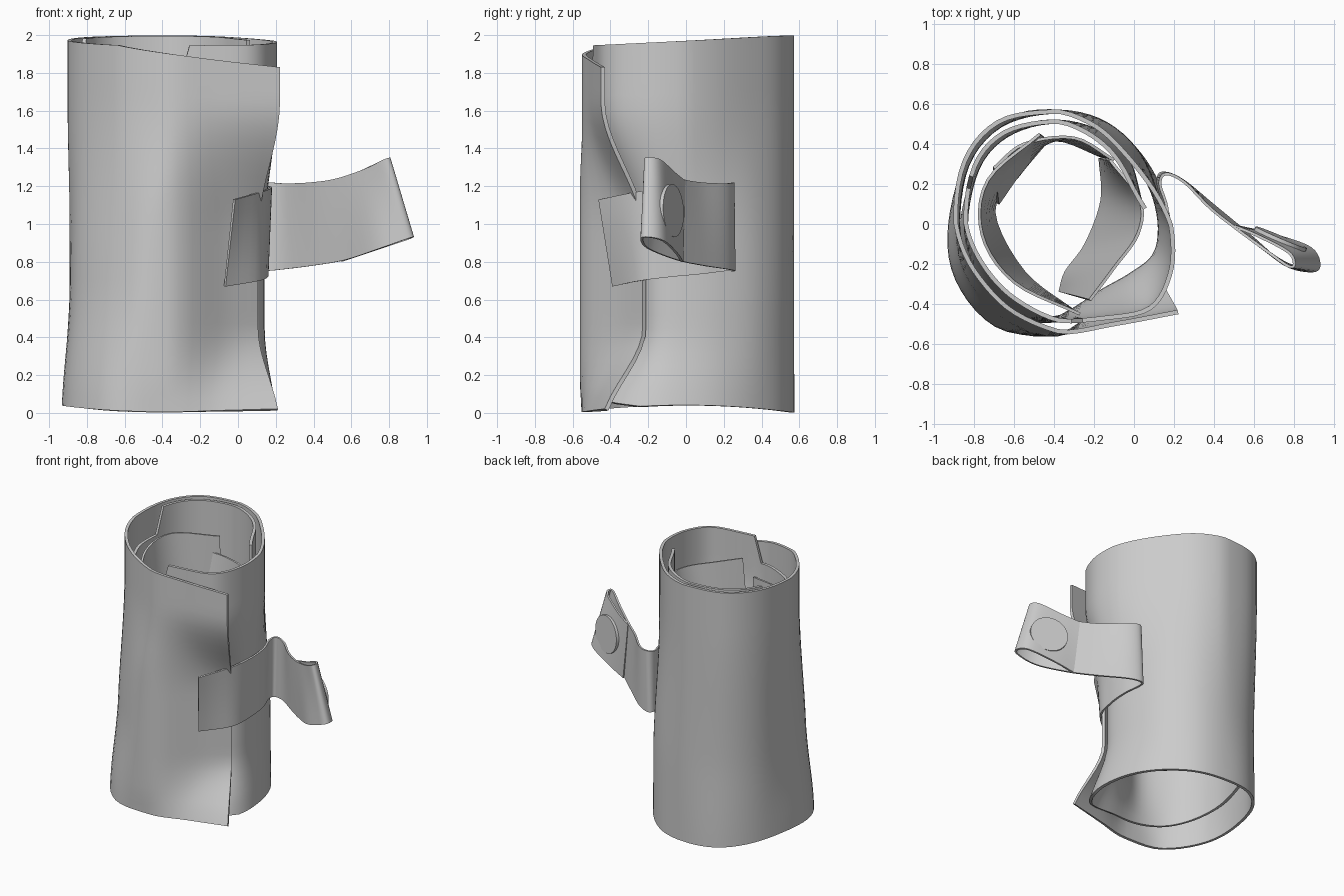
import bpy
from mathutils import Vector

default = bpy.data.objects.get("Cube")
if default:
    bpy.data.objects.remove(default, do_unlink=True)

grey = bpy.data.materials.new("plain grey")
grey.use_nodes = True
colour = (0.6, 0.6, 0.6, 1)
grey.diffuse_color = colour
grey.node_tree.nodes["Principled BSDF"].inputs["Base Color"].default_value = colour


def smooth_path(points, steps):
    """Catmull-Rom curve through the points, with open ends."""
    pts = [Vector(p) for p in points]
    pts = [pts[0] * 2 - pts[1]] + pts + [pts[-1] * 2 - pts[-2]]
    result = []
    for a, b, c, d in zip(pts, pts[1:], pts[2:], pts[3:]):
        for s in range(steps):
            t = s / steps
            result.append((b * 2 + (c - a) * t + (a * 2 - b * 5 + c * 4 - d) * t * t
                           + (b * 3 - a - c * 3 + d) * t ** 3) / 2)
    result.append(pts[-2])
    return result


def activate(obj):
    bpy.ops.object.select_all(action="DESELECT")
    obj.select_set(True)
    bpy.context.view_layer.objects.active = obj


def finish(obj):
    obj.data.materials.append(grey)
    bpy.ops.object.shade_smooth_by_angle(angle=0.6)


def sheet(name, rows, thickness):
    """Cloth sheet from equal rows of points, given a thickness."""
    width = len(rows[0])
    faces = [(r * width + c, r * width + c + 1, (r + 1) * width + c + 1, (r + 1) * width + c)
             for r in range(len(rows) - 1) for c in range(width - 1)]
    mesh = bpy.data.meshes.new(name)
    mesh.from_pydata([p for row in rows for p in row], [], faces)
    obj = bpy.data.objects.new(name, mesh)
    bpy.context.collection.objects.link(obj)
    activate(obj)
    solid = obj.modifiers.new("thickness", "SOLIDIFY")
    solid.thickness = thickness
    solid.offset = 0
    bpy.ops.object.modifier_apply(modifier=solid.name)
    finish(obj)


def ruled(name, top, bottom, thickness, steps=5, rows=6):
    """Sheet spanning a top edge curve and a bottom edge curve."""
    upper, lower = smooth_path(top, steps), smooth_path(bottom, steps)
    sheet(name, [[a.lerp(b, r / rows) for a, b in zip(upper, lower)]
                 for r in range(rows + 1)], thickness)


def ease(low, high, value):
    t = min(max((value - low) / (high - low), 0), 1)
    return t * t * (3 - 2 * t)


# Rolled wrap: a spiral from the loose front flap round to the inner end
spiral = [(.22, -.44), (-.1, -.5), (-.38, -.54), (-.66, -.46), (-.84, -.25), (-.89, 0),
          (-.83, .3), (-.67, .49), (-.42, .56), (-.18, .52), (0, .38), (.13, .18),
          (.19, -.05), (.18, -.25), (.08, -.42), (-.15, -.47), (-.42, -.48), (-.65, -.39),
          (-.79, -.22), (-.84, 0), (-.78, .28), (-.64, .44), (-.42, .51), (-.2, .47),
          (-.04, .34), (.07, .08)]
# Pinch at mid height, where the strap pulls the front right side in
pinch = {0: (-.12, .22), 1: (.04, .17), 2: (0, -.02), 5: (.01, 0),
         11: (-.03, 0), 12: (-.06, .03), 13: (-.08, .09), 14: (-.09, .17),
         15: (0, .14), 25: (-.03, 0)}
waist = [Vector(p) + Vector(pinch.get(i, (0, 0))) for i, p in enumerate(spiral)]
centre = Vector((-.36, 0))
STEPS, ROWS = 5, 28
outer, inner = smooth_path(spiral, STEPS), smooth_path(waist, STEPS)
rows = []
for r in range(ROWS + 1):
    row = []
    for k, (a, b) in enumerate(zip(outer, inner)):
        i = k / STEPS
        top = 1.97 + .05 * a.y - .118 * max(0, 1 - i / 3)
        if 15.5 < i < 19.7:
            # Cut-away stretch of the inner layer
            top -= .2
        bottom = .04 - .12 * a.y ** 2 + .035 * max(0, i - 13)
        z = top + (bottom - top) * r / ROWS
        out = a.lerp(b, ease(-.08, .45, z) * (1 - ease(.95, 1.65, z))) - centre
        # Slanted oval towards the top, flared at the left of the foot
        diagonal = 2 * out.x * out.y / out.length_squared
        left = ease(0, .3, -out.x)
        upper = ease(.5, 1.7, z)
        foot = 1 - ease(0, .7, z)
        p = centre + out * (1 - .1 * max(diagonal, 0) * upper
                            + .04 * max(-diagonal, 0) * left * upper
                            + (.055 + .045 * diagonal) * left * foot)
        row.append((p.x, max(p.y, -.55), z))
    rows.append(row)
sheet("rolled_wrap", rows, .022)

# Loose lining folds inside the roll
ruled("left_lining_fold",
      [(-.47, .45, 1.76), (-.73, .22, 1.8), (-.76, -.05, 1.76), (-.6, -.29, 1.7), (-.27, -.45, 1.64)],
      [(-.43, .42, .5), (-.58, .24, .5), (-.7, .06, .5), (-.55, -.24, .5), (-.28, -.45, .5)], .015)
ruled("right_lining_fold",
      [(-.12, .32, 1.76), (.03, .12, 1.8), (.02, -.05, 1.8), (-.1, -.22, 1.8), (-.22, -.38, 1.8)],
      [(-.17, .33, .6), (-.16, .12, .6), (-.24, -.1, .6), (-.34, -.24, .6), (-.37, -.34, .6)], .015)
ruled("back_lining_fold",
      [(-.7, .28, 1.6), (-.55, .4, 1.64), (-.3, .43, 1.6), (-.1, .32, 1.55)],
      [(-.68, .1, .8), (-.55, .28, .8), (-.4, .42, .8), (-.14, .33, .8)], .015)

# Strap: hugs the side, kinks outward, then folds back at the tip
ruled("strap",
      [(-.02, -.46, 1.13), (.12, -.26, 1.17), (.17, -.08, 1.19), (.165, .08, 1.2), (.13, .2, 1.21),
       (.16, .25, 1.22), (.25, .21, 1.215), (.38, .08, 1.22), (.52, -.03, 1.24),
       (.67, -.14, 1.29), (.77, -.21, 1.34), (.8, -.2, 1.35), (.77, -.14, 1.34), (.62, -.06, 1.27),
       (.5, -.01, 1.23)],
      [(-.07, -.385, .67), (.11, -.24, .7), (.15, -.08, .72), (.15, .08, .735), (.12, .2, .75),
       (.14, .255, .75), (.24, .22, .76), (.4, .09, .78), (.57, -.05, .81),
       (.75, -.2, .87), (.89, -.235, .92), (.925, -.2, .93), (.88, -.12, .91), (.7, -.055, .85),
       (.55, -.02, .8)], .014)

# Round fastener on the back of the folded strap tip
normal = Vector((.39, .92, .05))
bpy.ops.mesh.primitive_cylinder_add(vertices=32, radius=.14, depth=.03,
                                    location=(.73, -.08, 1.07),
                                    rotation=normal.to_track_quat("Z", "Y").to_euler())
fastener = bpy.context.object
fastener.name = "round_fastener"
finish(fastener)
